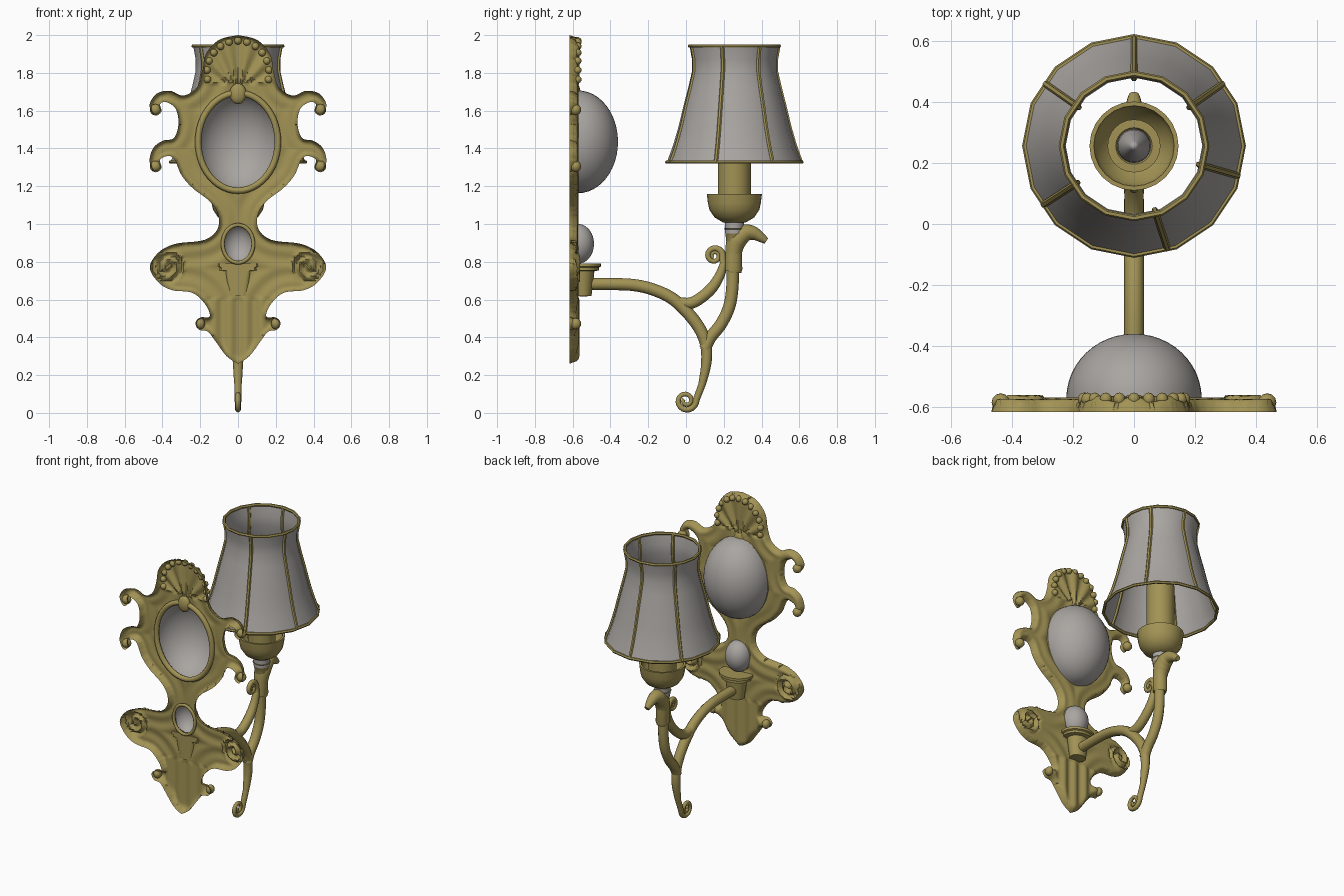
import bpy, bmesh, math
from mathutils import Vector, Matrix, kdtree
from mathutils.geometry import delaunay_2d_cdt

if "Cube" in bpy.data.objects:
    bpy.data.objects.remove(bpy.data.objects["Cube"])


def material(name, rgb):
    m = bpy.data.materials.new(name)
    m.diffuse_color = (*rgb, 1)
    m.use_nodes = True
    m.node_tree.nodes["Principled BSDF"].inputs["Base Color"].default_value = m.diffuse_color
    return m


GOLD = material("antique_gold", (0.36, 0.29, 0.09))
GREY = material("warm_grey", (0.40, 0.38, 0.36))
CY = 0.256  # y of the lamp axis


def finish(ob, mat, angle=50):
    ob.data.materials.clear()
    ob.data.materials.append(mat)
    bpy.ops.object.select_all(action='DESELECT')
    ob.select_set(True)
    bpy.context.view_layer.objects.active = ob
    bpy.ops.object.shade_smooth_by_angle(angle=math.radians(angle))
    return ob


def from_bmesh(name, bm, mat, angle=50):
    me = bpy.data.meshes.new(name)
    bm.to_mesh(me)
    bm.free()
    ob = bpy.data.objects.new(name, me)
    bpy.context.collection.objects.link(ob)
    return finish(ob, mat, angle)


def lathe(name, prof, mat, loc=(0, CY, 0), n=24, scale=(1, 1, 1), along_y=False, angle=50, min_y=None):
    bm = bmesh.new()
    rings = [[bm.verts.new((r * math.cos(2 * math.pi * i / n), r * math.sin(2 * math.pi * i / n), z))
              for i in range(n)] for r, z in prof]
    for a, b in zip(rings, rings[1:]):
        for i in range(n):
            j = (i + 1) % n
            bm.faces.new((a[i], a[j], b[j], b[i]))
    rot = Matrix.Rotation(-math.pi / 2, 4, 'X') if along_y else Matrix()
    bm.transform(Matrix.Translation(loc) @ Matrix.Diagonal((*scale, 1)) @ rot)
    if min_y is not None:
        for v in bm.verts:
            v.co.y = max(v.co.y, min_y)
    bmesh.ops.remove_doubles(bm, verts=bm.verts, dist=1e-5)
    bmesh.ops.recalc_face_normals(bm, faces=bm.faces)
    return from_bmesh(name, bm, mat, angle)


def smooth_path(pts, steps):
    """Catmull-Rom through the points (any dimension)."""
    P = [Vector(p) for p in pts]
    P = [P[0]] + P + [P[-1]]
    out = []
    for a, b, c, d in zip(P, P[1:], P[2:], P[3:]):
        for k in range(steps):
            t = k / steps
            out.append(0.5 * (2 * b + (c - a) * t + (2 * a - 5 * b + 4 * c - d) * t * t
                              + (3 * b - a - 3 * c + d) * t ** 3))
    return out + [P[-1]]


def tube(name, pts, radii, mat=GOLD, cyclic=False, res=4):
    cu = bpy.data.curves.new(name, 'CURVE')
    cu.dimensions = '3D'
    cu.bevel_depth = 1
    cu.bevel_resolution = res
    cu.use_fill_caps = True
    sp = cu.splines.new('POLY')
    sp.points.add(len(pts) - 1)
    for i, (q, p) in enumerate(zip(sp.points, pts)):
        q.co = (*p, 1)
        t = i / (len(pts) - 1) * (len(radii) - 1)
        k = min(int(t), len(radii) - 2)
        q.radius = radii[k] + (radii[k + 1] - radii[k]) * (t - k)
    sp.use_cyclic_u = cyclic
    ob = bpy.data.objects.new(name, cu)
    bpy.context.collection.objects.link(ob)
    bpy.ops.object.select_all(action='DESELECT')
    ob.select_set(True)
    bpy.context.view_layer.objects.active = ob
    bpy.ops.object.convert(target='MESH')
    return finish(bpy.context.view_layer.objects.active, mat)


def yz_path(pts, steps=7):
    return [Vector((0, p[0], p[1])) for p in smooth_path(pts, steps)]


def spiral(cy, cz, r0, r1, a0, a1, n=30):
    return [Vector((0, cy + (r0 + (r1 - r0) * i / n) * math.cos(a0 + (a1 - a0) * i / n),
                    cz + (r0 + (r1 - r0) * i / n) * math.sin(a0 + (a1 - a0) * i / n))) for i in range(n + 1)]


# --- wall plate: half outline filled as a hollow relief, then mirrored
outline = smooth_path([
    (0, 2.0), (.1, 1.975), (.17, 1.9), (.19, 1.8), (.22, 1.72), (.29, 1.68), (.36, 1.705), (.43, 1.69),
    (.468, 1.63), (.44, 1.575), (.405, 1.595), (.412, 1.635), (.38, 1.645), (.33, 1.61), (.315, 1.53),
    (.34, 1.455), (.4, 1.44), (.45, 1.4), (.468, 1.33), (.44, 1.275), (.405, 1.295), (.412, 1.34),
    (.37, 1.36), (.335, 1.34), (.3, 1.26), (.24, 1.19), (.15, 1.12), (.105, 1.05), (.11, .97), (.18, .915),
    (.33, .895), (.42, .85), (.467, .77), (.42, .69), (.35, .65), (.24, .635), (.17, .57), (.15, .51),
    (.2, .505), (.225, .475), (.205, .44), (.16, .43), (.12, .38), (.06, .3), (0, .26)], 7)
OVALS = [(1.435, .195, .25), (.895, .075, .092)]  # centre z, half width, half height
kd = kdtree.KDTree(len(outline))
for i, p in enumerate(outline):
    kd.insert((p.x, p.y, 0), i)
kd.balance()


def inside(x, z):
    if any((x / a) ** 2 + ((z - c) / b) ** 2 < 0.998 for c, a, b in OVALS):
        return False
    hit = False
    for p, q in zip(outline, outline[1:]):
        if (p.y > z) != (q.y > z) and x < p.x + (z - p.y) / (q.y - p.y) * (q.x - p.x):
            hit = not hit
    return hit


def relief(x, z):
    d = kd.find((x, z, 0))[2]
    t = min(d / 0.03, 1)
    h = 0.044 * math.sqrt(1 - (1 - t) ** 2)
    r, a = math.hypot(x - .37, z - .775), math.atan2(z - .775, x - .37)
    if r < .09:                                   # side volutes
        h += .013 * math.cos(2 * math.pi * r / .045 - a) * t
    elif z > 1.74:                                # scalloped crest
        h += .010 * t * math.cos(13 * math.atan2(x, z - 1.70))
    elif z < .6:                                  # leaf ribs
        h += .008 * t * math.cos(x * 75)
    else:
        h += .004 * t * math.cos(d * 70)
    return -0.617 + h


pts, edges = [], []
chains = [outline] + [[Vector((a * math.sin(math.pi * i / 32), c + b * math.cos(math.pi * i / 32)))
                       for i in range(33)] for c, a, b in OVALS]
for ch in chains:
    edges += [(len(pts) + i, len(pts) + i + 1) for i in range(len(ch) - 1)]
    pts += [Vector((max(p.x, 0), p.y)) for p in ch]
S = 0.0125
for i in range(38):
    for j in range(140):
        x, z = i * S, .262 + j * S
        if inside(x, z) and kd.find((x, z, 0))[2] > .006:
            pts.append(Vector((x, z)))
vs, _, fs, *_ = delaunay_2d_cdt(pts, edges, [], 0, 1e-5)
bm = bmesh.new()
bv = [bm.verts.new((v.x, relief(v.x, v.y), v.y)) for v in vs]
for f in fs:
    c = sum((vs[k] for k in f), Vector((0, 0))) / len(f)
    if inside(c.x, c.y):
        bm.faces.new([bv[k] for k in f])
bmesh.ops.delete(bm, geom=[v for v in bm.verts if not v.link_faces], context='VERTS')
geo = bmesh.ops.duplicate(bm, geom=bm.verts[:] + bm.edges[:] + bm.faces[:])['geom']
for v in geo:
    if isinstance(v, bmesh.types.BMVert):
        v.co.x *= -1
bmesh.ops.remove_doubles(bm, verts=bm.verts, dist=1e-4)
bmesh.ops.recalc_face_normals(bm, faces=bm.faces)
from_bmesh("wall_plate", bm, GOLD, 60)

# --- beads on the crest, curl tips and the drop over the large oval
bm = bmesh.new()
blobs = [(.165 * math.sin(a), -.575, 1.80 + .17 * math.cos(a), .02, .022, .02)
         for a in [math.radians(-102 + 17 * k) for k in range(13)]]
blobs += [(s * .437, -.585, z, .03, .03, .03) for s in (-1, 1) for z in (1.605, 1.305)]
blobs += [(s * .2, -.585, .472, .025, .03, .03) for s in (-1, 1)]
blobs += [(0, -.583, 1.69, .045, .025, .055)]
for x, y, z, a, b, c in blobs:
    bmesh.ops.create_uvsphere(bm, u_segments=12, v_segments=8, radius=1,
                              matrix=Matrix.Translation((x, y, z)) @ Matrix.Diagonal((a, b, c, 1)))
from_bmesh("plate_beads", bm, GOLD)

# --- domed ovals and their rims
arc = [(math.cos(math.pi / 2 * i / 12), math.sin(math.pi / 2 * i / 12)) for i in range(13)]
for name, c, a, b, depth in (("large", 1.435, .222, .272, .212), ("small", .895, .085, .105, .085)):
    lathe(name + "_dome", arc, GREY, (0, -.572, c), 40, (a, depth, b), along_y=True)
    rim = [(a * .95 * math.cos(2 * math.pi * i / 48), -.582, c + b * .95 * math.sin(2 * math.pi * i / 48))
           for i in range(48)]
    tube(name + "_oval_rim", rim, [.05 * a + .006] * 2, cyclic=True, res=2)

# --- bracket that carries the arm
lathe("arm_bracket", [(0, .615), (.045, .62), (.055, .70), (.06, .75), (.085, .755), (.085, .77),
                      (.095, .775), (.095, .792), (0, .792)], GOLD, (0, -.545, 0), 24, (1.2, 1, 1),
      angle=35, min_y=-.58)

# --- curved arm, its two branches and scroll ends
main = yz_path([(-.52, .682), (-.4, .682), (-.28, .677), (-.18, .655), (-.08, .61), (0, .54), (.07, .45),
                (.105, .36), (.107, .26), (.085, .15)], 6)
main += spiral(0, .065, .055, .012, .1, -4 * math.pi * .8)
tube("main_arm", main, [.032, .032, .032, .033, .032, .028, .016, .013, .011, .01])
tube("lamp_branch", yz_path([(.1, .34), (.13, .4), (.185, .47), (.228, .56), (.245, .66), (.248, .78)]),
     [.032, .032, .033])
side = yz_path([(-.05, .585), (.02, .58), (.08, .61), (.14, .665), (.18, .73), (.2, .79)], 6)
side += spiral(.15, .832, .045, .01, -.2, 3.4 * math.pi)
tube("scroll_branch", side, [.03, .031, .03, .024, .016, .013, .011, .01])

# --- leaf holder curling outwards
leaf = tube("leaf_holder", yz_path([(.245, .75), (.25, .84), (.268, .91), (.31, .95), (.36, .95), (.425, .91)]),
            [.04, .043, .052, .048, .036, .016])
lathe("holder_collar", [(.036, .74), (.042, .76), (.04, .88), (.05, .97), (.056, .975), (0, .975)], GOLD)
lathe("lamp_stem", [(.05, .95), (.05, 1.02)], GREY)

# --- drip cup, candle tube and bulb
lathe("drip_cup", [(0, 1.005), (.06, 1.008), (.105, 1.035), (.132, 1.075), (.14, 1.11), (.146, 1.16),
                   (.132, 1.16), (.12, 1.10), (.08, 1.06), (0, 1.05)], GOLD, angle=35)
lathe("candle_tube", [(.087, 1.05), (.087, 1.5), (.06, 1.5), (.055, 1.49), (0, 1.49)], GOLD, angle=35)
lathe("bulb", [(.03, 1.49), (.045, 1.54), (.056, 1.61), (.053, 1.68), (.036, 1.76), (.016, 1.82), (0, 1.85)], GREY)

# --- bell shade with gold hoops and ribs
bell = [(.357, 1.328), (.325, 1.415), (.297, 1.51), (.268, 1.63), (.242, 1.73), (.224, 1.81), (.224, 1.87),
        (.237, 1.942)]
lathe("lamp_shade", bell, GREY, n=16)
for name, (r, z) in (("bottom_hoop", bell[0]), ("top_hoop", bell[-1])):
    tube(name, [(r * math.cos(math.pi * i / 8), CY + r * math.sin(math.pi * i / 8), z) for i in range(16)],
         [.010, .010], cyclic=True, res=1)
for k, deg in enumerate((90, 35, -16, -72, 213, 145)):
    a = math.radians(deg)
    tube(f"shade_rib_{k}", [(r * .99 * math.cos(a), CY + r * .99 * math.sin(a), z) for r, z in bell],
         [.011, .011], res=1)
